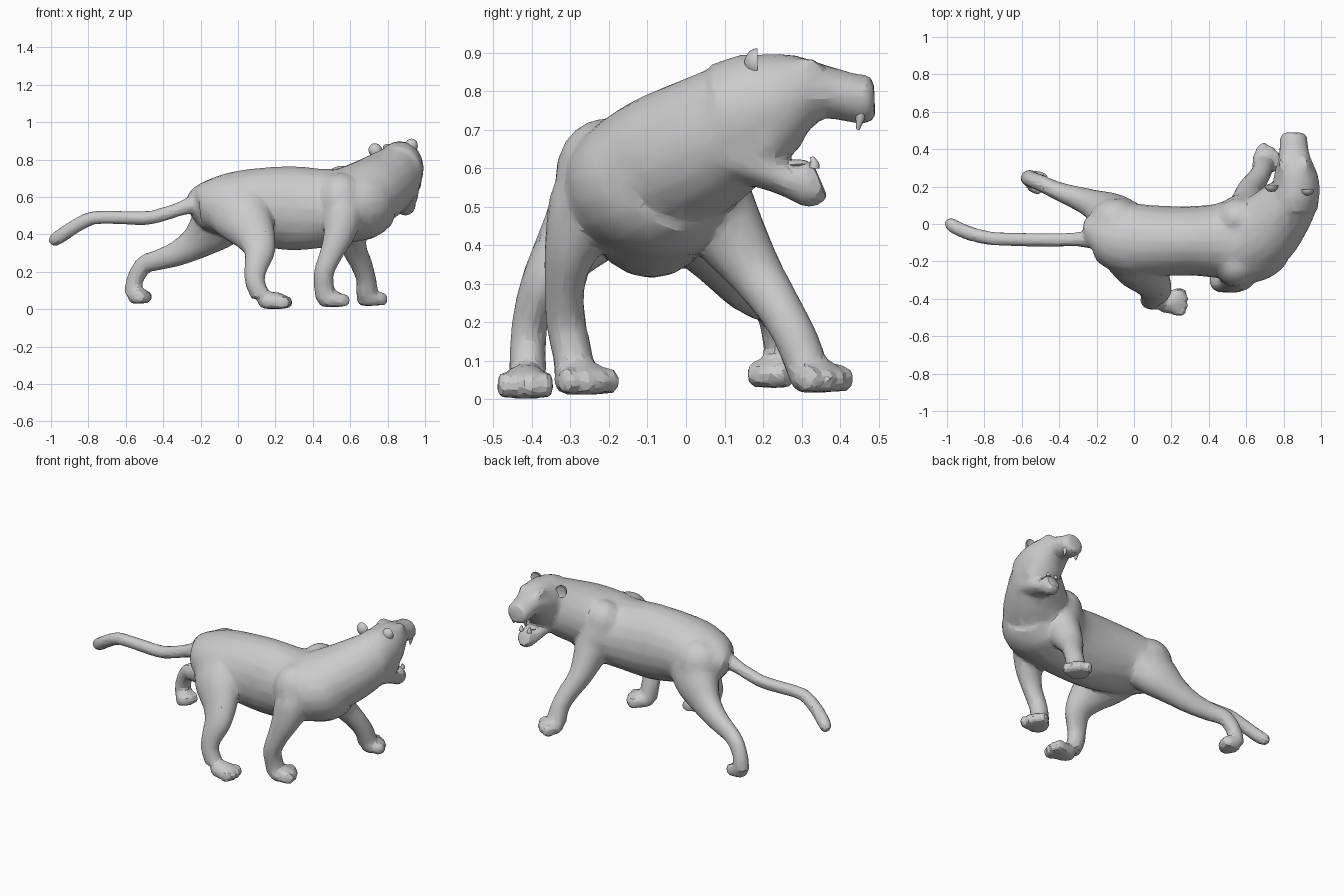
import bpy, bmesh, math
from mathutils import Vector, Matrix

X, Y, Z = Vector((1, 0, 0)), Vector((0, 1, 0)), Vector((0, 0, 1))


def spline(rows, steps=4):
    """Catmull-Rom through rows of (x, y, z, radius across, radius along ref)."""
    p = [Vector(r) for r in rows]
    p = [p[0] * 2 - p[1]] + p + [p[-1] * 2 - p[-2]]
    out = []
    for i in range(1, len(p) - 2):
        a, b, c, d = p[i - 1:i + 3]
        for s in range(steps):
            t = s / steps
            out.append((b * 2 + (c - a) * t + (a * 2 - b * 5 + c * 4 - d) * t * t
                        + (b * 3 - a - c * 3 + d) * t ** 3) * 0.5)
    return out + [p[-2]]


def loft(bm, rows, ref, n=20):
    pts = spline(rows)
    rings = []
    for i, q in enumerate(pts):
        a, b = pts[max(i - 1, 0)], pts[min(i + 1, len(pts) - 1)]
        t = (Vector(b[:3]) - Vector(a[:3])).normalized()
        v = (ref - t * ref.dot(t)).normalized()
        u = t.cross(v)
        ra, rb = max(q[3], 0.004), max(q[4], 0.004)
        rings.append([bm.verts.new(Vector(q[:3]) + u * ra * math.cos(k * math.tau / n)
                                   + v * rb * math.sin(k * math.tau / n)) for k in range(n)])
    for r, s in zip(rings, rings[1:]):
        for k in range(n):
            bm.faces.new((r[k], r[(k + 1) % n], s[(k + 1) % n], s[k]))
    bm.faces.new(rings[0][::-1])
    bm.faces.new(rings[-1])


def ball(bm, pos, size, rot=Matrix()):
    m = Matrix.Translation(pos) @ rot @ Matrix.Diagonal((*size, 1))
    return bmesh.ops.create_uvsphere(bm, u_segments=16, v_segments=10, radius=1, matrix=m)["verts"]


def paw(bm, heel, toe, floor, width):
    """Pad plus four toes, flattened at the floor."""
    h, t = Vector((*heel, floor + 0.045)), Vector((*toe, floor + 0.033))
    d = (t - h).normalized()
    side = Z.cross(d).normalized()
    rot = Matrix.Rotation(math.atan2(d.y, d.x), 4, 'Z')
    verts = ball(bm, (h + t) / 2, ((t - h).length * 0.62, width * 0.92, 0.052), rot)
    for k in (-1.5, -0.5, 0.5, 1.5):
        pos = t + side * k * width * 0.52 - d * abs(k) * 0.012
        verts += ball(bm, pos, (0.042, width * 0.29, 0.038), rot)
    for v in verts:
        v.co.z = max(v.co.z, floor)


def finish(name, bm):
    bmesh.ops.recalc_face_normals(bm, faces=bm.faces)
    me = bpy.data.meshes.new(name)
    bm.to_mesh(me)
    bm.free()
    ob = bpy.data.objects.new(name, me)
    bpy.context.collection.objects.link(ob)
    return ob


def smooth(ob, angle):
    bpy.ops.object.select_all(action='DESELECT')
    ob.select_set(True)
    bpy.context.view_layer.objects.active = ob
    bpy.ops.object.shade_smooth_by_angle(angle=math.radians(angle))


bm = bmesh.new()
# torso
loft(bm, [(-.25, -.07, .54, .06, .06), (-.2, -.06, .55, .13, .12), (-.05, -.08, .555, .19, .175),
          (.1, -.09, .55, .19, .205), (.28, -.09, .54, .185, .225), (.45, -.09, .54, .2, .212),
          (.58, -.08, .555, .24, .2), (.68, -.06, .575, .225, .2), (.77, -.02, .595, .16, .16)], Z)
# neck turning towards the left
loft(bm, [(.56, -.12, .57, .18, .18), (.68, -.05, .61, .2, .185), (.77, .04, .66, .178, .178),
          (.84, .13, .715, .148, .16), (.87, .2, .74, .12, .14)], Z)
# skull and upper muzzle
loft(bm, [(.85, .1, .73, .135, .145), (.866, .2, .757, .127, .148), (.862, .28, .79, .112, .112),
          (.857, .36, .798, .084, .07), (.854, .42, .785, .076, .064), (.853, .47, .778, .07, .064),
          (.853, .49, .778, .045, .045)], Z)
# lower jaw and cheeks
loft(bm, [(.87, .12, .645, .1, .08), (.88, .2, .605, .085, .058), (.888, .27, .568, .065, .045),
          (.895, .315, .56, .056, .062), (.895, .348, .572, .042, .054)], Z)
ball(bm, (.875, .2, .675), (.108, .08, .085))
# brow ridges
for x in (.80, .91):
    ball(bm, (x, .31, .862), (.03, .045, .025))
# shoulders and haunch
ball(bm, (.56, .03, .64), (.12, .11, .13))
ball(bm, (.55, -.21, .58), (.125, .13, .15))
ball(bm, (-.1, .02, .55), (.14, .12, .14))
# tail
loft(bm, [(x, y, z, r, r) for x, y, z, r in (
    (-.18, -.08, .58, .06), (-.3, -.082, .54, .039), (-.4, -.085, .507, .037), (-.5, -.085, .487, .037),
    (-.72, -.08, .492, .036), (-.8, -.07, .48, .037), (-.88, -.05, .437, .038),
    (-.95, -.02, .39, .038), (-.985, .003, .368, .034), (-1.003, .015, .358, .018))], Z)
# legs: front right, front left, hind right, hind left
legs = [
    [(.58, -.17, .6, .1, .1), (.56, -.245, .5, .11, .115), (.54, -.295, .4, .084, .074),
     (.5, -.315, .3, .063, .053), (.46, -.312, .2, .054, .052), (.46, -.295, .12, .054, .052),
     (.47, -.29, .06, .056, .05)],
    [(.6, .03, .56, .13, .13), (.605, .105, .44, .093, .1), (.62, .18, .33, .068, .072),
     (.66, .24, .24, .058, .059), (.685, .285, .16, .054, .056), (.69, .315, .08, .06, .055)],
    [(-.02, -.15, .56, .18, .125), (.035, -.24, .48, .155, .115), (.092, -.31, .39, .112, .085),
     (.115, -.365, .31, .084, .062), (.095, -.4, .22, .062, .049), (.09, -.41, .15, .054, .047),
     (.12, -.412, .07, .05, .05)],
    [(-.05, 0, .53, .17, .125), (-.13, .06, .44, .14, .11), (-.22, .107, .358, .093, .078),
     (-.32, .145, .3, .069, .06), (-.42, .182, .265, .056, .048), (-.5, .22, .238, .05, .044),
     (-.55, .24, .16, .046, .042), (-.56, .247, .08, .05, .044)]]
for rows in legs:
    loft(bm, rows, Y)
paw(bm, (.445, -.3), (.55, -.245), .012, .078)
paw(bm, (.665, .3), (.738, .372), .018, .08)
paw(bm, (.12, -.413), (.258, -.418), .002, .07)
paw(bm, (-.575, .25), (-.498, .213), .03, .058)
raw = finish("body", bm)

# fuse into one skin with light facets
m = raw.modifiers.new("fuse", 'REMESH')
m.mode, m.voxel_size = 'VOXEL', 0.011
m = raw.modifiers.new("soften", 'SMOOTH')
m.factor, m.iterations = 0.5, 8
m = raw.modifiers.new("facets", 'DECIMATE')
m.ratio = 0.1
fused = bpy.data.meshes.new_from_object(raw.evaluated_get(bpy.context.evaluated_depsgraph_get()))
raw.modifiers.clear()
raw.data = fused
raw.data.name = "body"
smooth(raw, 18)

# cupped ears
for name, pos, tilt in (("ear_left", (.735, .205, .848), -35), ("ear_right", (.925, .185, .872), 20)):
    bm = bmesh.new()
    ball(bm, (0, 0, 0), (.036, .034, .04))
    for v in bm.verts:
        if v.co.y > 0:
            v.co.y *= -0.25
    bm.transform(Matrix.Translation(pos) @ Matrix.Rotation(math.radians(tilt), 4, 'Y'))
    smooth(finish(name, bm), 40)

# eyes, upper fangs and lower fangs on each side
for s, side in ((-1, "left"), (1, "right")):
    bm = bmesh.new()
    ball(bm, (.857 + s * .062, .345, .84), (.012, .012, .01))
    smooth(finish("eye_" + side, bm), 60)
    for name, pos, length in (("upper_fang_", (.855 + s * .042, .452, .73), -.05),
                              ("lower_fang_", (.895 + s * .028, .333, .612), .03)):
        bm = bmesh.new()
        x, y, z = pos
        loft(bm, [(x, y, z - length * .4, .014, .014), (x, y, z, .012, .012),
                  (x, y - .006, z + length * .6, .004, .004)], Y, 8)
        smooth(finish(name + side, bm), 50)

# nose and tongue
bm = bmesh.new()
ball(bm, (.853, .468, .818), (.035, .017, .02))
smooth(finish("nose", bm), 40)
bm = bmesh.new()
loft(bm, [(.875, .2, .64, .045, .02), (.885, .26, .612, .04, .014), (.893, .305, .612, .03, .01),
          (.894, .32, .61, .012, .005)], Z, 12)
smooth(finish("tongue", bm), 40)
